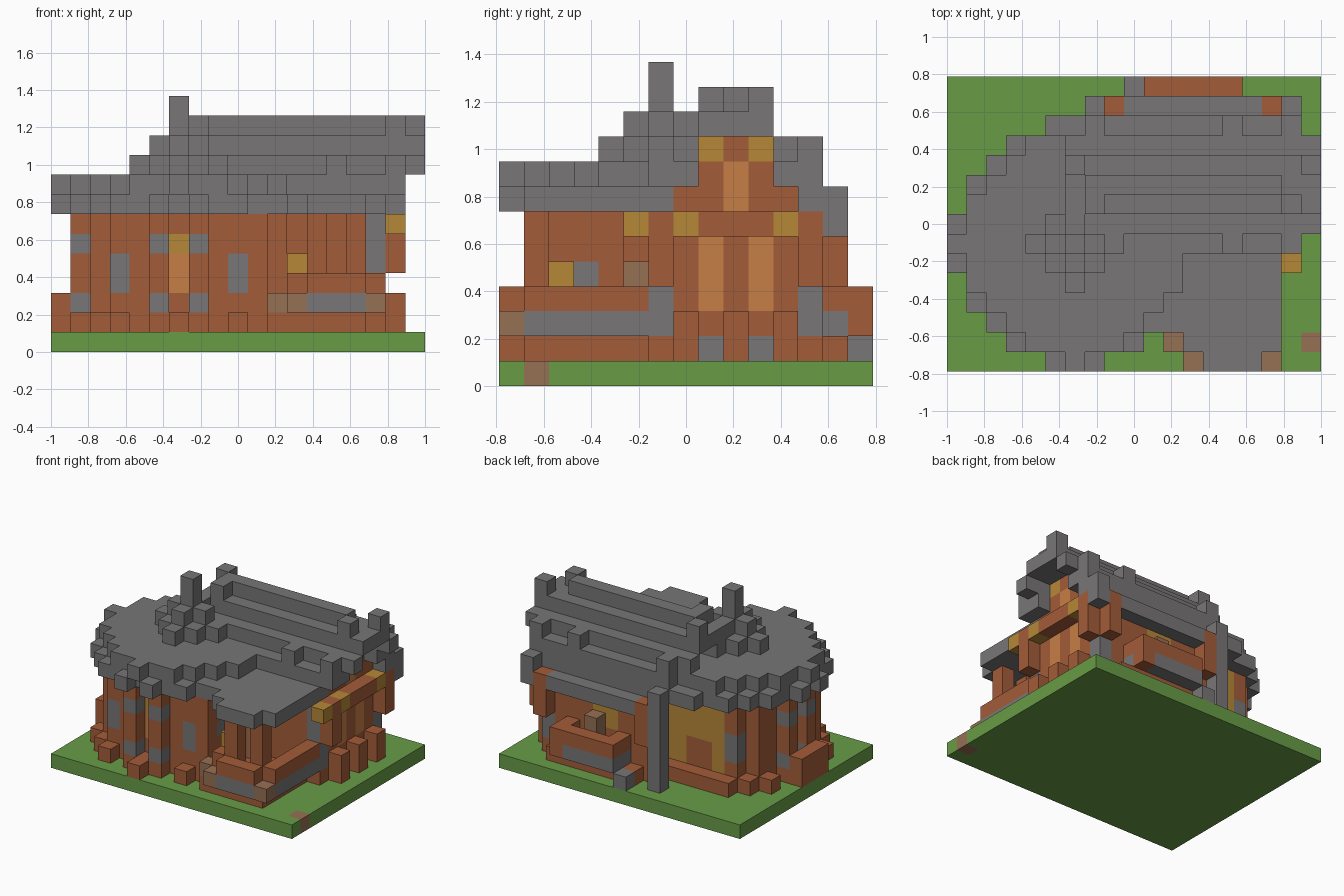
import bpy, bmesh
from mathutils import Vector

if "Cube" in bpy.data.objects:
    bpy.data.objects.remove(bpy.data.objects["Cube"], do_unlink=True)

U = 2 / 19                      # size of one block
SIZE = (19, 15)
HUB = 6                         # tower centre, same on both axes


def srgb(*c):
    return tuple(((v / 255 + 0.055) / 1.055) ** 2.4 for v in c) + (1,)


COLORS = {
    "grass_green": srgb(104, 156, 70),
    "roof_grey": srgb(120, 118, 118),
    "wall_brown": srgb(163, 92, 57),
    "light_tan": srgb(199, 126, 70),
    "ochre": srgb(182, 135, 55),
    "taupe": srgb(150, 112, 84),
}
GREEN, GREY, BROWN, TAN, OCHRE, TAUPE = COLORS
mats = {}
for name, col in COLORS.items():
    m = bpy.data.materials.new(name)
    m.use_nodes = True
    m.diffuse_color = col
    bsdf = m.node_tree.nodes["Principled BSDF"]
    bsdf.inputs["Base Color"].default_value = col
    bsdf.inputs["Roughness"].default_value = 0.9
    mats[name] = m

blocks = {}                     # block position -> (part, colour)


def span(v):
    return range(v[0], v[1] + 1) if isinstance(v, tuple) else (v,)


def box(part, color, x, y, z):
    """Fill a range of blocks; each range is a number or (first, last)."""
    for i in span(x):
        for j in span(y):
            for k in span(z):
                blocks[i, j, k] = (part, color)


def clear(x, y, z):
    for i in span(x):
        for j in span(y):
            for k in span(z):
                blocks.pop((i, j, k), None)


def disc(part, color, z, r_max, r_min=-1, rule=lambda i, j: True):
    """Round layer of blocks between two squared radii."""
    for i in range(13):
        for j in range(13):
            if r_min < (i - HUB) ** 2 + (j - HUB) ** 2 <= r_max and rule(i, j):
                box(part, color, i, j, z)


# ground slab with one bare patch
box("ground", GREEN, (0, 18), (0, 14), 0)
box("ground", TAUPE, 18, 1, 0)

# round tower with separate plinth blocks and a side rail
disc("plinth", BROWN, 1, 37, 26, lambda i, j: (i + j) % 2 == 0 and i < 10 and j < 12)
box("side_rail", BROWN, 0, (5, 7), (1, 2))
disc("tower_wall", BROWN, (1, 6), 26)
box("tower_wall", BROWN, 10, 2, (1, 6))

# main house block and gable wall
box("house_wall", BROWN, (8, 16), (6, 12), (1, 6))
box("house_wall", BROWN, (8, 16), (7, 11), 7)
box("house_wall", BROWN, (8, 16), (8, 10), (8, 9))

# tower posts with grey bands, recessed niches between them
for a in (5, 7):
    for k in (2, 5):
        box("tower_posts", GREY, a, 1, k)
        box("tower_posts", GREY, 1, a, k)
clear(HUB, 1, (2, 6))
clear(1, HUB, (2, 6))
for x, y in ((HUB, 2), (2, HUB)):
    box("niche_panel", TAN, x, y, (3, 4))
    box("niche_panel", OCHRE, x, y, 5)

# tower windows
for x, y in ((3, 2), (9, 2), (3, 10)):
    box("tower_window", GREY, x, y, (3, 4))
box("tower_window", GREY, 10, 3, 4)

# back door recessed in its ochre surround, above a step
clear((4, 8), 11, (2, 6))
box("door_surround", OCHRE, (4, 8), 10, (2, 6))
box("back_door", BROWN, (5, 6), 10, (2, 3))
box("door_step", BROWN, (4, 7), 11, 1)

# gable decoration
for j in (8, 10):
    box("gable_panel", TAN, 16, j, (3, 5))
    box("gable_panel", GREY, 16, j, 1)
box("gable_panel", TAN, 16, 9, (7, 8))
box("gable_beam", BROWN, 17, (5, 12), 6)
for j in (5, 7, 11):
    box("gable_beam", OCHRE, 17, j, 6)
for j in (6, 12):
    box("gable_bracket", BROWN, 17, j, (4, 5))
    box("corner_column", GREY, 16, j, (2, 6))
for j in (7, 9, 11):
    box("gable_stub_post", BROWN, 17, j, (1, 2))

# front porch: floor, rail, posts, furniture
box("porch_floor", BROWN, (11, 15), (1, 5), 1)
box("porch_rail", GREY, (13, 15), 0, 2)
box("porch_rail", BROWN, (13, 15), 0, 3)
box("porch_rail", GREY, 16, (1, 5), 2)
box("porch_rail", BROWN, 16, (1, 5), 3)
box("porch_rail", BROWN, 12, 1, (2, 3))
for x, y in ((11, 1), (12, 0), (16, 0)):
    box("porch_rail_end", TAUPE, x, y, 2)
for i in (13, 15):
    box("porch_post", BROWN, i, 1, (2, 6))
box("porch_seat", BROWN, 12, 2, (2, 3))
box("porch_lantern", OCHRE, 12, 2, 4)
box("porch_table", TAUPE, 12, 5, (2, 4))

# back bay: floor, overhanging rail, window and corner brackets
box("back_bay_floor", BROWN, (9, 15), 13, 1)
box("back_bay_rail", GREY, (10, 14), 14, 2)
box("back_bay_rail", BROWN, (10, 14), 14, 3)
box("back_bay_rail", BROWN, 14, 14, 2)
for i in (10, 14):
    box("back_bay_rail", GREY, i, 13, 2)
    box("back_bay_rail", BROWN, i, 13, 3)
box("back_window", OCHRE, (11, 12), 12, (4, 5))
box("back_table", TAUPE, 12, 13, (2, 4))
box("back_step", GREY, 9, 14, 1)
for i in (8, 16):
    box("back_bracket", BROWN, i, 13, (4, 6))
box("back_column", GREY, 7, 13, (1, 7))

# round tower roof: lower eave blocks alternate with the upper disc
disc("tower_roof", GREY, 7, 37, 17)
disc("tower_roof", GREY, 8, 29)
for x, y in ((HUB, 0), (0, HUB)):
    clear(x, y, 7)
    box("tower_roof", GREY, x, y, 8)

# stepped chimney
for i in range(13):
    for j in range(13):
        d = abs(i - HUB) + abs(j - HUB)
        if d <= 2:
            box("chimney", GREY, i, j, (9, (12, 10, 9)[d]))

# porch roof
box("porch_roof", GREY, (10, 16), (2, 5), 7)
box("porch_roof", GREY, (12, 16), 1, 7)
box("porch_roof", GREY, (13, 15), 0, 7)

# stepped main roof, one block lower for each row off the ridge
RIDGE = 9
for s in (-1, 1):
    for d in range(4):
        box("main_roof", GREY, (7, 16), RIDGE + s * d, (10 - d, 11 - d))
    box("main_roof", GREY, 14, RIDGE + 3 * s, 9)
    box("gable_panel", OCHRE, 16, RIDGE + s, 9)
box("gable_panel", BROWN, 16, RIDGE, 9)
box("main_roof", GREY, (9, 15), 13, 6)
box("main_roof", GREY, (8, 16), 12, 7)

# verge at both roof ends, with an overhanging tip and staggered crest blocks
for inner, tip in ((17, 18), (7, 6)):
    box("roof_verge", GREY, (min(inner, tip), max(inner, tip)), (8, 10), 10)
    box("roof_verge", GREY, inner, 8, 11)
    box("roof_verge", GREY, tip, 10, 11)
    for s in (-1, 1):
        box("roof_verge", GREY, tip, RIDGE + 2 * s, 9)
        for d in (2, 3):
            box("roof_verge", GREY, inner, RIDGE + s * d, (8, 9))
    box("roof_verge", GREY, inner, 12, 7)
    box("roof_verge", GREY, inner, 13, (6, 7))

# turn the blocks of each part into one mesh of exposed faces
DIRS = [Vector(s * (a == n) for a in range(3)) for n in range(3) for s in (-1, 1)]
parts = {}
for pos, (part, color) in blocks.items():
    parts.setdefault(part, []).append((pos, color))

for part, cells in parts.items():
    bm = bmesh.new()
    used = sorted({c for _, c in cells})
    for pos, color in cells:
        centre = Vector(pos) + Vector((0.5, 0.5, 0.5))
        for d in DIRS:
            if tuple(int(p + q) for p, q in zip(pos, d)) in blocks:
                continue
            u = Vector((d.y, d.z, d.x))
            v = d.cross(u)
            corners = [centre + (d + u * a + v * b) / 2
                       for a, b in ((-1, -1), (1, -1), (1, 1), (-1, 1))]
            face = bm.faces.new([bm.verts.new(
                ((c.x - SIZE[0] / 2) * U, (c.y - SIZE[1] / 2) * U, c.z * U)) for c in corners])
            face.material_index = used.index(color)
    bmesh.ops.remove_doubles(bm, verts=bm.verts, dist=U / 100)
    mesh = bpy.data.meshes.new(part)
    bm.to_mesh(mesh)
    bm.free()
    for c in used:
        mesh.materials.append(mats[c])
    bpy.context.collection.objects.link(bpy.data.objects.new(part, mesh))
